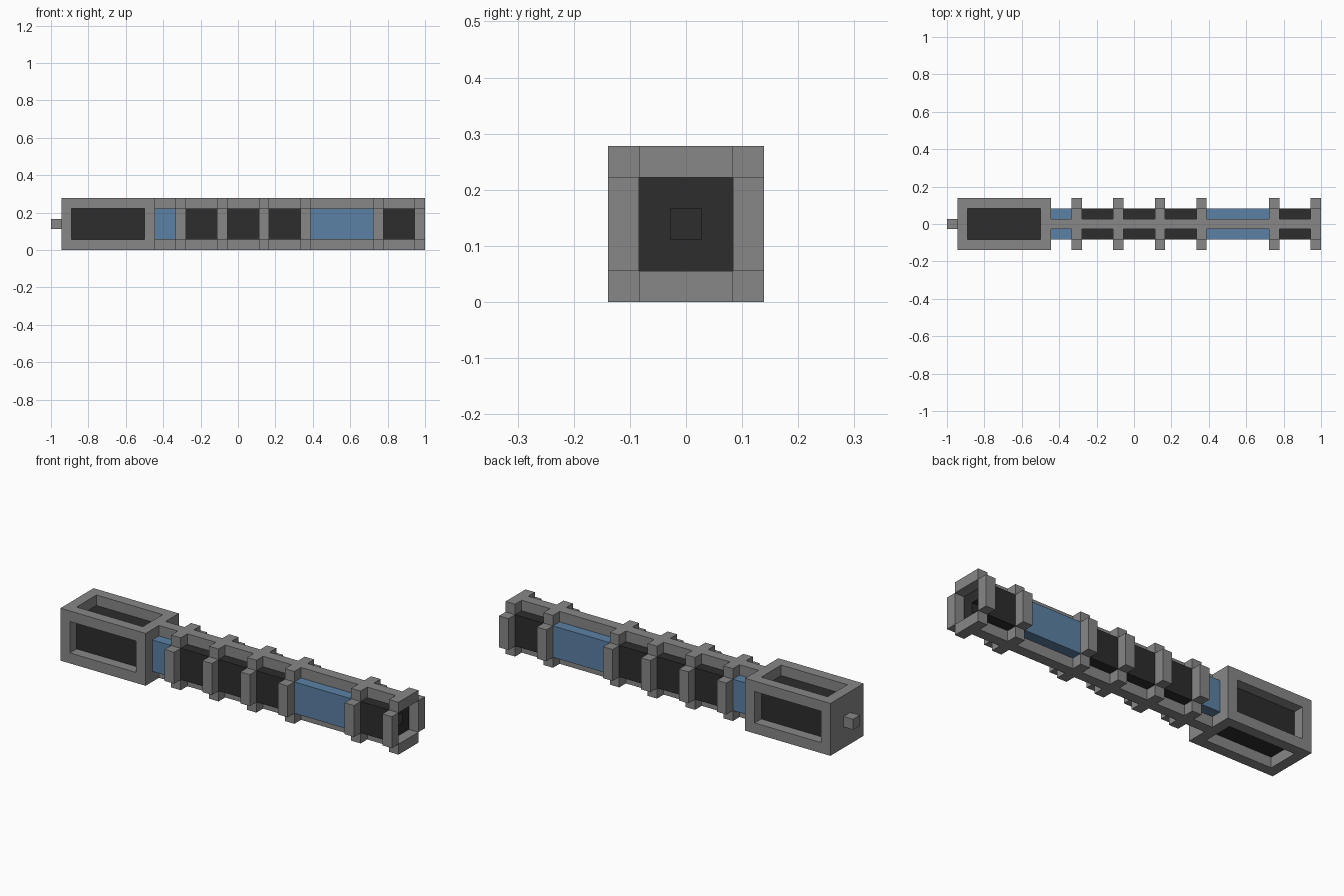
import bpy, bmesh

if "Cube" in bpy.data.objects:
    bpy.data.objects.remove(bpy.data.objects["Cube"])

U = 2 / 36          # one block
ZC = 2.5            # axis height in blocks


def material(name, rgb):
    m = bpy.data.materials.new(name)
    m.diffuse_color = (*rgb, 1)
    m.use_nodes = True
    m.node_tree.nodes["Principled BSDF"].inputs["Base Color"].default_value = m.diffuse_color
    return m


GREY = material("metal grey", (0.245, 0.245, 0.245))
BLACK = material("grip black", (0.026, 0.026, 0.026))
BLUE = material("panel blue", (0.105, 0.22, 0.375))


def blocks(name, mat, boxes):
    """Boxes as (x0, x1, y0, y1, z0, z1) in blocks, z measured from the axis."""
    bm = bmesh.new()
    for x0, x1, y0, y1, z0, z1 in boxes:
        vs = bmesh.ops.create_cube(bm, size=1)["verts"]
        for v in vs:
            v.co.x = U * (x1 if v.co.x > 0 else x0)
            v.co.y = U * (y1 if v.co.y > 0 else y0)
            v.co.z = U * ((z1 if v.co.z > 0 else z0) + ZC)
    me = bpy.data.meshes.new(name)
    bm.to_mesh(me)
    bm.free()
    me.materials.append(mat)
    ob = bpy.data.objects.new(name, me)
    bpy.context.collection.objects.link(ob)


def square(x0, x1, r):
    return (x0, x1, -r, r, -r, r)


# rear head: end plates, four corner bars, dark core seen through the windows
bars = [square(-17, -16, 2.5), square(-9, -8, 2.5)]
for y in (-2.5, 1.5):
    for z in (-2.5, 1.5):
        bars.append((-16, -9, y, y + 1, z, z + 1))
blocks("head_frame", GREY, bars)
blocks("head_core", BLACK, [square(-16, -9, 1.5)])
blocks("rear_knob", GREY, [square(-18, -17, 0.5)])

# rings: a plate on each of the four sides, corners left open
for i, x in enumerate((-6, -2, 2, 6, 13, 17)):
    plates = []
    for s in (-2.5, 1.5):
        plates.append((x, x + 1, s, s + 1, -1.5, 1.5))
        plates.append((x, x + 1, -1.5, 1.5, s, s + 1))
    blocks(f"ring_{i + 1}", GREY, plates)

# top and bottom rails between the rings
spans = [(-8, -6), (-5, -2), (-1, 2), (3, 6), (7, 13), (14, 17)]
for name, z in (("top_rail", 1.5), ("bottom_rail", -2.5)):
    blocks(name, GREY, [(a, b, -0.5, 0.5, z, z + 1) for a, b in spans])

# inner tube: blue panels and black grips
blocks("blue_panels", BLUE, [square(-8, -6, 1.5), square(7, 13, 1.5)])
blocks("black_grip", BLACK, [square(-6, 7, 1.5)])

# front end: black tube with a small square bore
blocks("front_tube", BLACK, [
    square(13, 16, 1.5),
    (16, 17, -1.5, -0.5, -1.5, 1.5), (16, 17, 0.5, 1.5, -1.5, 1.5),
    (16, 17, -0.5, 0.5, -1.5, -0.5), (16, 17, -0.5, 0.5, 0.5, 1.5)])
